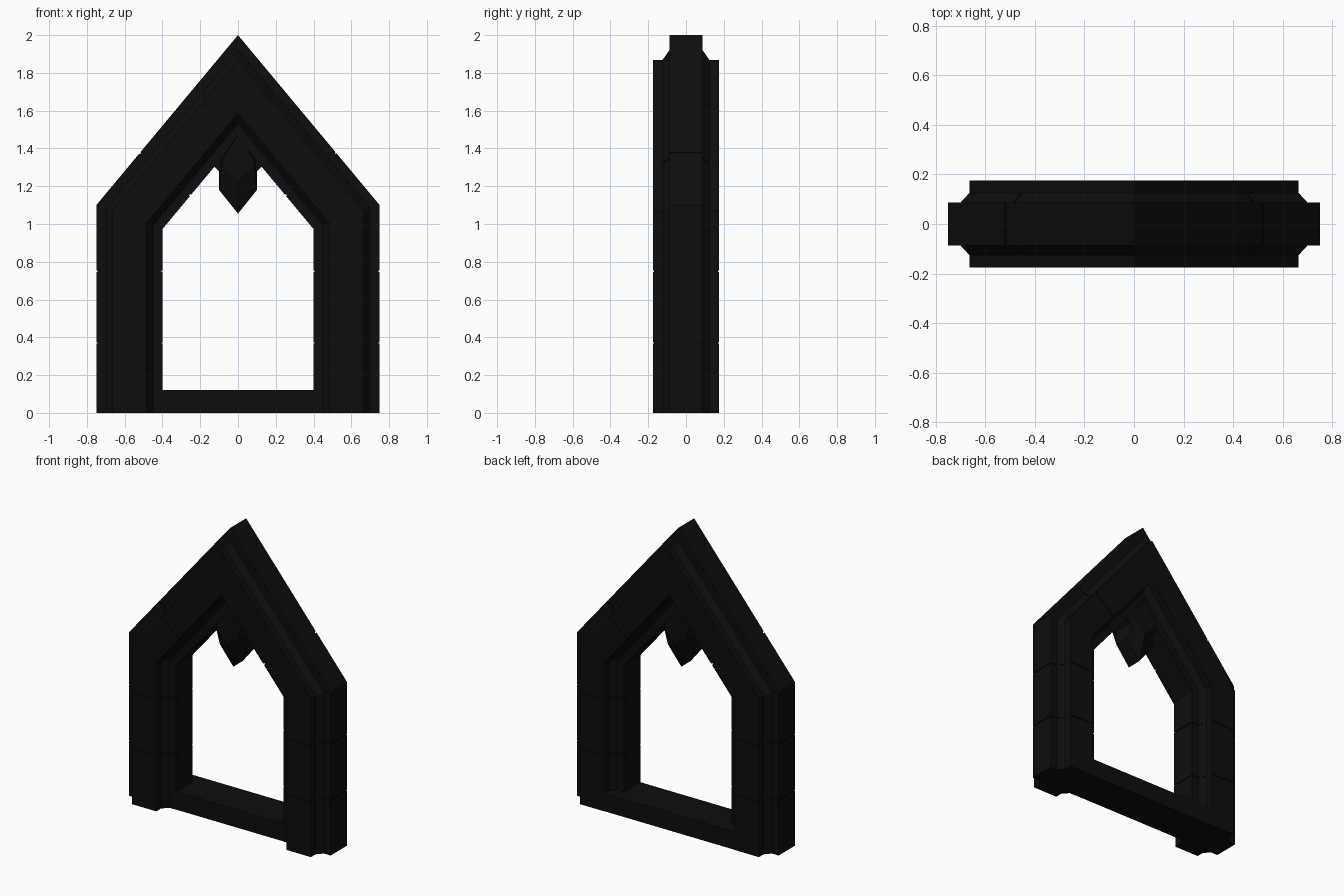
import bpy
import bmesh
from math import hypot

cube = bpy.data.objects.get("Cube")
if cube:
    bpy.data.objects.remove(cube, do_unlink=True)

# Single dark stone colour
stone = bpy.data.materials.new("dark_stone")
stone.use_nodes = True
colour = (0.004, 0.004, 0.004, 1)
stone.diffuse_color = colour
stone.node_tree.nodes["Principled BSDF"].inputs["Base Color"].default_value = colour

HALF, TOP, SLOPE = 0.75, 2.0, 1.2
RUN = hypot(1, SLOPE)
WIDTH = 0.35
GAP = 0.003


def make_object(name, bm):
    bmesh.ops.recalc_face_normals(bm, faces=bm.faces)
    mesh = bpy.data.meshes.new(name)
    bm.to_mesh(mesh)
    bm.free()
    mesh.materials.append(stone)
    obj = bpy.data.objects.new(name, mesh)
    bpy.context.collection.objects.link(obj)
    return obj


def loft(name, rings):
    """Skin a list of closed rings and cap both ends."""
    bm = bmesh.new()
    loops = [[bm.verts.new(p) for p in ring] for ring in rings]
    for a, b in zip(loops, loops[1:]):
        for i in range(len(a)):
            j = (i + 1) % len(a)
            bm.faces.new((a[i], a[j], b[j], b[i]))
    bm.faces.new(loops[0])
    bm.faces.new(loops[-1])
    return make_object(name, bm)


# Moulded cross-section: depth inwards from the outer edge, and half thickness
half = [(0, 0.087), (0.05, 0.087), (0.085, 0.125), (0.085, 0.175)]
half += [(WIDTH - d, y) for d, y in reversed(half)]


def section(shrink=0):
    front = [(min(max(d, shrink), WIDTH - shrink), y - shrink) for d, y in half]
    return front + [(d, -y) for d, y in reversed(front)]


# Stations along the arch; each maps an inward distance to x and z
def jamb(z):
    return lambda d: (HALF - d, z)


def knee(d):
    return HALF - d, TOP - RUN * d - SLOPE * (HALF - d)


def rafter(x):
    return lambda d: (x - d * SLOPE / RUN, TOP - SLOPE * x - d / RUN)


def apex(d):
    return 0, TOP - RUN * d


def mirrored(station):
    return lambda d: (-station(d)[0], station(d)[1])


def sweep(name, stations, shrink=0):
    rings = []
    for s in stations:
        rings.append([(s(d)[0], y, s(d)[1]) for d, y in section(shrink)])
    return loft(name, rings)


# Side blocks, separated by fine joints
JOINT = 0.52
side_blocks = [
    ("lower_jamb", [jamb(0), jamb(0.37 - GAP)]),
    ("upper_jamb", [jamb(0.37 + GAP), jamb(0.75 - GAP)]),
    ("shoulder_block", [jamb(0.75 + GAP), knee, rafter(JOINT + GAP)]),
]
for name, stations in side_blocks:
    sweep("left_" + name, stations)
    sweep("right_" + name, [mirrored(s) for s in stations])

# Gable block and the recessed core behind the joints
gable_end = rafter(JOINT - GAP)
sweep("gable_block", [gable_end, apex, mirrored(gable_end)])
core = [jamb(0.002), knee, apex, mirrored(knee), mirrored(jamb(0.002))]
sweep("joint_core", core, 0.006)

# Sill, recessed at the front and flush at the back
bm = bmesh.new()
bmesh.ops.create_cube(bm, size=1)
for v in bm.verts:
    v.co.x *= 0.98
    v.co.y = -0.085 if v.co.y < 0 else 0.173
    v.co.z = 0 if v.co.z < 0 else 0.12
make_object("sill", bm)


# Hanging pendant with a faceted point
def pendant_ring(y, width, shoulder, tip):
    right = [(width, shoulder), (width, 1.34), (0.0, 1.47)]
    left = [(-width, 1.34), (-width, shoulder), (0.0, tip)]
    return [(x, y, z) for x, z in right + left]


outer = (0.1, 1.18, 1.055)
inner = (0.085, 1.31, 1.23)
loft("pendant", [
    pendant_ring(-0.11, *inner),
    pendant_ring(-0.05, *outer),
    pendant_ring(0.05, *outer),
    pendant_ring(0.11, *inner),
])

# Small flare where the pendant meets the arch
flare = [(-0.1, 1.28), (-0.125, 1.305), (0, 1.46), (0.125, 1.305), (0.1, 1.28)]
loft("pendant_collar", [[(x, y, z) for x, z in flare] for y in (-0.08, 0.08)])
